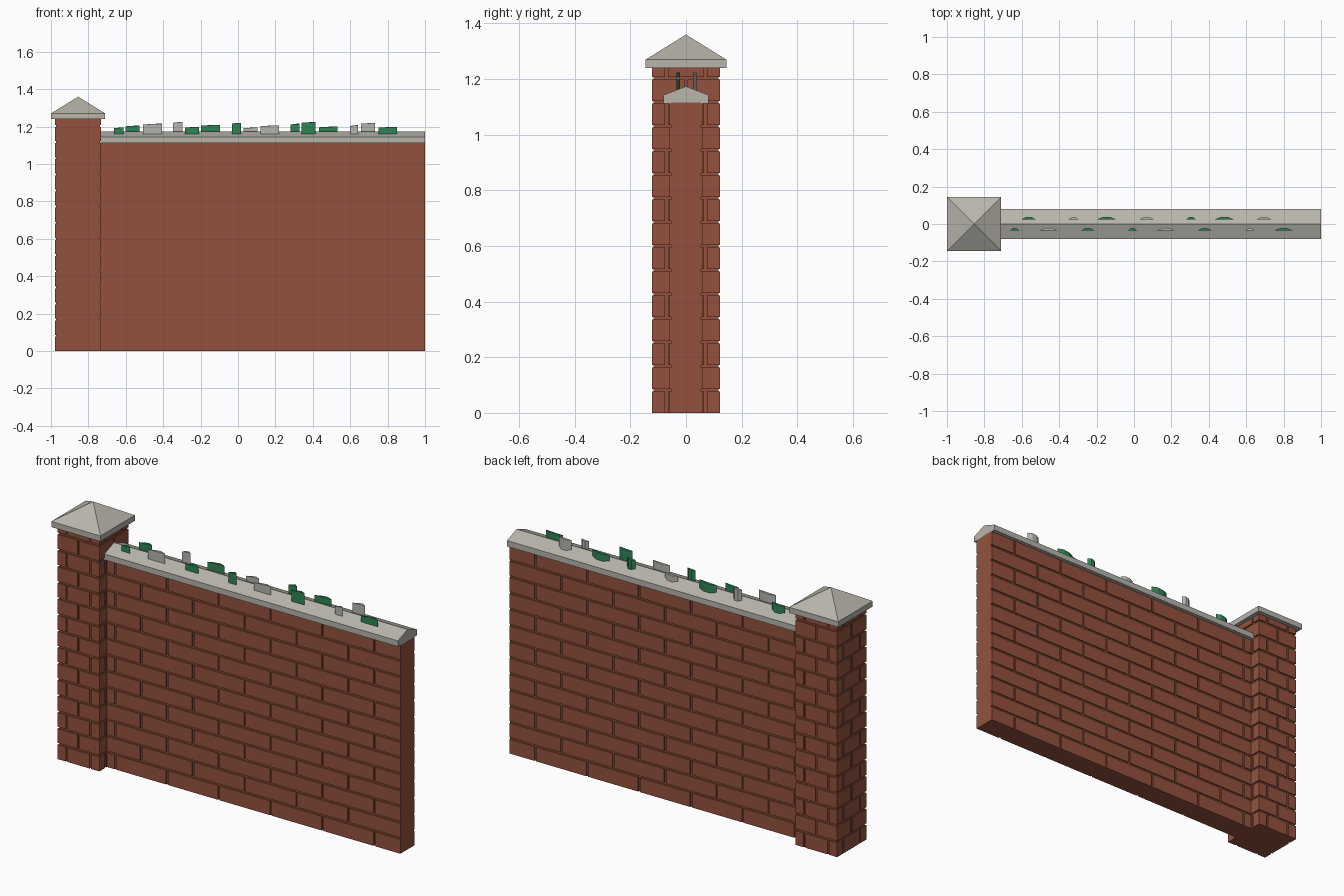
import bpy, bmesh

if "Cube" in bpy.data.objects:
    bpy.data.objects.remove(bpy.data.objects["Cube"])

def mat(name, rgb):
    m = bpy.data.materials.new(name)
    m.diffuse_color = (*rgb, 1)
    m.use_nodes = True
    m.node_tree.nodes["Principled BSDF"].inputs["Base Color"].default_value = m.diffuse_color
    return m

BRICK = mat("red brick", (0.29, 0.083, 0.048))
STONE = mat("pale stone", (0.48, 0.46, 0.41))
GREEN = mat("green glass", (0.03, 0.23, 0.09))
CLEAR = mat("grey glass", (0.46, 0.46, 0.43))

def finish(name, bm, m):
    bmesh.ops.recalc_face_normals(bm, faces=bm.faces)
    me = bpy.data.meshes.new(name)
    bm.to_mesh(me)
    bm.free()
    me.materials.append(m)
    ob = bpy.data.objects.new(name, me)
    bpy.context.collection.objects.link(ob)
    return ob

def prism(bm, lower, upper):
    """Solid between two matching loops of points."""
    a = [bm.verts.new(p) for p in lower]
    b = [bm.verts.new(p) for p in upper]
    n = len(a)
    bm.faces.new(a[::-1])
    bm.faces.new(b)
    for i in range(n):
        j = (i + 1) % n
        bm.faces.new((a[i], a[j], b[j], b[i]))

def box(bm, x0, x1, y0, y1, z0, z1):
    c = [(x0, y0), (x1, y0), (x1, y1), (x0, y1)]
    prism(bm, [(x, y, z0) for x, y in c], [(x, y, z1) for x, y in c])

COURSE, GAP, DEPTH = 0.0863, 0.010, 0.006
PX, PH, PTOP = -0.855, 0.123, 1.24      # pillar centre, half width, height
WX0, WH, WTOP = -0.74, 0.06, 1.115      # wall start, half thickness, height

def courses(top):
    """Lower and upper edge of every brick course."""
    z, i = 0.0, 0
    while z < top - 0.005:
        yield i, z, min(z + COURSE - GAP, top)
        z += COURSE
        i += 1

# wall: recessed core with brick plates on front and back
bm = bmesh.new()
core = WH - DEPTH
box(bm, WX0, 1.0, -core, core, 0, WTOP)
LENGTH = 0.306
for i, z0, z1 in courses(WTOP):
    right = 1.0 + (LENGTH / 2 if i % 2 == 0 else 0)
    while right > WX0 + 0.02:
        x0 = max(right - LENGTH + GAP / 2, WX0)
        x1 = min(right - GAP / 2, 1.0) if right > 1.0 else right - GAP / 2
        if right == 1.0:
            x1 = 1.0
        for s in (-1, 1):
            y0, y1 = sorted((s * (core - 0.002), s * WH))
            box(bm, x0, x1, y0, y1, z0, z1)
        right -= LENGTH
finish("brick_wall", bm, BRICK)

# pillar: recessed core, courses split alternately in three and two
bm = bmesh.new()
core = PH - DEPTH
box(bm, PX - core, PX + core, -core, core, 0, PTOP)
g = GAP / 2
three = [(-PH, -0.07 - g), (-0.07 + g, 0.07 - g), (0.07 + g, PH)]
two = [(-PH, -g), (g, PH)]
for i, z0, z1 in courses(PTOP):
    spans = three if i % 2 == 0 else two
    for a in spans:
        for b in spans:
            if a == b == three[1]:
                continue
            box(bm, PX + a[0], PX + a[1], b[0], b[1], z0, z1)
finish("brick_pillar", bm, BRICK)

# pillar cap: slab with pyramid
bm = bmesh.new()
h = 0.145
box(bm, PX - h, PX + h, -h, h, 1.24, 1.27)
roof = [f for f in bm.faces if all(v.co.z > 1.26 for v in f.verts)]
peak = bmesh.ops.poke(bm, faces=roof)["verts"][0]
peak.co.z = 1.36
finish("pillar_cap", bm, STONE)

# ridged coping along the wall
bm = bmesh.new()
section = [(-0.08, 1.112), (0.08, 1.112), (0.08, 1.143), (0, 1.174), (-0.08, 1.143)]
prism(bm, [(WX0, y, z) for y, z in section], [(1.0, y, z) for y, z in section])
finish("wall_coping", bm, STONE)

# glass shards: centre x, width, top, colour; rows alternate front and back
shards = [
    (-0.638, 0.05, 1.195, GREEN), (-0.563, 0.075, 1.205, GREEN),
    (-0.457, 0.10, 1.215, CLEAR), (-0.323, 0.05, 1.224, CLEAR),
    (-0.247, 0.075, 1.198, GREEN), (-0.147, 0.10, 1.209, GREEN),
    (-0.008, 0.05, 1.220, GREEN), (0.068, 0.075, 1.195, CLEAR),
    (0.170, 0.10, 1.206, CLEAR), (0.305, 0.05, 1.215, GREEN),
    (0.378, 0.075, 1.224, GREEN), (0.483, 0.10, 1.200, GREEN),
    (0.620, 0.045, 1.207, CLEAR), (0.695, 0.075, 1.219, CLEAR),
    (0.800, 0.10, 1.198, GREEN),
]
for i, (x, w, top, m) in enumerate(shards):
    y = -0.035 if i % 2 == 0 else 0.025
    foot = [(x - w / 2, y), (x + w / 2, y), (x + w * 0.18, y + 0.013), (x - w * 0.18, y + 0.013)]
    bm = bmesh.new()
    prism(bm, [(a, b, 1.153) for a, b in foot],
          [(a, b, top - 0.004 * (a < x)) for a, b in foot])
    finish(f"glass_shard_{i + 1}", bm, m)
